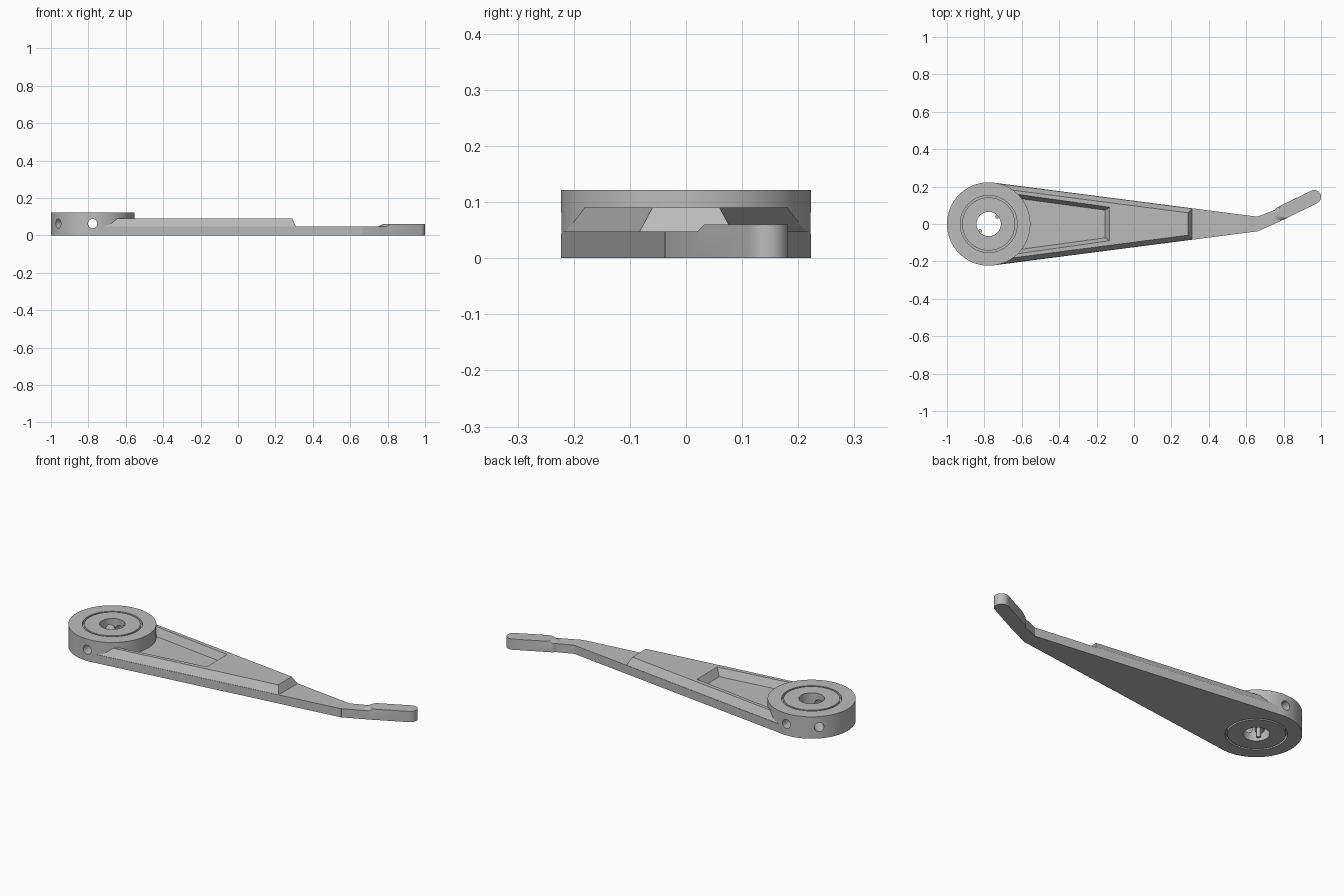
import bpy, bmesh
from math import sin, cos, radians, atan2, pi
from mathutils import Matrix, Vector

cube = bpy.data.objects.get("Cube")
if cube:
    bpy.data.objects.remove(cube, do_unlink=True)

GREY = (0.5, 0.5, 0.5, 1)
mat = bpy.data.materials.new("plain grey")
mat.use_nodes = True
mat.diffuse_color = GREY
for node in mat.node_tree.nodes:
    if node.type == 'BSDF_PRINCIPLED':
        node.inputs["Base Color"].default_value = GREY

HUB_X, HUB_R, HUB_H = -0.777, 0.223, 0.122
PLATE_H, RAIL_H = 0.048, 0.09


def make_object(name, bm):
    bmesh.ops.recalc_face_normals(bm, faces=bm.faces)
    mesh = bpy.data.meshes.new(name)
    bm.to_mesh(mesh)
    bm.free()
    mesh.materials.append(mat)
    obj = bpy.data.objects.new(name, mesh)
    bpy.context.collection.objects.link(obj)
    return obj


def loft(name, layers):
    """Solid through matching outlines, each given as (points, height)."""
    bm = bmesh.new()
    loops = [[bm.verts.new((x, y, z)) for x, y in pts] for pts, z in layers]
    for a, b in zip(loops, loops[1:]):
        for i in range(len(a)):
            j = (i + 1) % len(a)
            bm.faces.new((a[i], a[j], b[j], b[i]))
    bm.faces.new(loops[0][::-1])
    bm.faces.new(loops[-1])
    return make_object(name, bm)


def lathe(name, profile, steps=96):
    """Closed ring profile turned around the hub axis."""
    bm = bmesh.new()
    rings = []
    for s in range(steps):
        a = 2 * pi * s / steps
        rings.append([bm.verts.new((HUB_X + r * cos(a), r * sin(a), z)) for r, z in profile])
    for s in range(steps):
        a, b = rings[s], rings[(s + 1) % steps]
        for i in range(len(profile)):
            j = (i + 1) % len(profile)
            bm.faces.new((a[i], b[i], b[j], a[j]))
    return make_object(name, bm)


def cylinder(name, radius, depth, matrix, segments=24):
    bm = bmesh.new()
    bmesh.ops.create_cone(bm, cap_ends=True, segments=segments, radius1=radius,
                          radius2=radius, depth=depth, matrix=matrix)
    return make_object(name, bm)


def cut(obj, cutters):
    bpy.context.view_layer.objects.active = obj
    for c in cutters:
        c.hide_render = True
        mod = obj.modifiers.new("cut", 'BOOLEAN')
        mod.operation, mod.solver, mod.object = 'DIFFERENCE', 'EXACT', c
        bpy.ops.object.modifier_apply(modifier=mod.name)


def edge(x):
    """Half width of the tapering arm."""
    return 0.221 - 0.129 * (x + 0.75)


def taper(start, end, inset):
    """Arm outline with a concave root hidden inside the hub wall."""
    root = [(HUB_X + 0.2 * cos(radians(a)), 0.2 * sin(radians(a))) for a in range(60, -61, -10)]
    ys, ye = edge(start) - inset, edge(end) - inset
    return [(start, ys)] + root + [(start, -ys), (end, -ye), (end, ye)]


def capsule(a, b, r, steps=12):
    a, b = Vector(a), Vector(b)
    turn = atan2(b.y - a.y, b.x - a.x)
    pts = []
    for centre, first in ((b, turn - pi / 2), (a, turn + pi / 2)):
        for s in range(steps + 1):
            t = first + pi * s / steps
            pts.append((centre.x + r * cos(t), centre.y + r * sin(t)))
    return pts


# Hub ring with a narrow groove on both faces
lower = [(0.065, 0), (0.142, 0), (0.142, 0.02), (0.152, 0.02), (0.152, 0), (HUB_R, 0)]
hub = lathe("hub", lower + [(r, HUB_H - z) for r, z in reversed(lower)])

# Tapering arm plate
arm = loft("arm_plate", [(taper(-0.75, 0.665, 0), z) for z in (0, PLATE_H)])

# Raised rail with sloped sides and a pocket open to the hub
rail = loft("raised_rail", [(taper(-0.74, 0.31, 0.004), 0.03),
                            (taper(-0.74, 0.31, 0.002), PLATE_H),
                            (taper(-0.7, 0.29, 0.027), RAIL_H)])


def pocket_outline(end, half_root, half_end):
    return [(-0.72, half_root), (-0.72, -half_root), (end, -half_end), (end, half_end)]


pocket = loft("pocket_cutter", [(pocket_outline(-0.155, 0.150, 0.073), PLATE_H - 0.002),
                                (pocket_outline(-0.13, 0.173, 0.09), RAIL_H + 0.001)])
cut(rail, [pocket])

# Radial screw holes through the hub wall
holes = []
for angle in (90, 135, 214, 270):
    a = radians(angle)
    place = (Matrix.Translation((HUB_X + 0.14 * cos(a), 0.14 * sin(a), 0.063))
             @ Matrix.Rotation(a, 4, 'Z') @ Matrix.Rotation(pi / 2, 4, 'Y'))
    holes.append(cylinder("hole_cutter", 0.025, 0.2, place))
cut(hub, holes)
cut(arm, holes)
cut(rail, holes)

# Small ribs inside the bore
ribs = []
for i, angle in enumerate((40, 220)):
    a = radians(angle)
    place = Matrix.Translation((HUB_X + 0.06 * cos(a), 0.06 * sin(a), HUB_H / 2))
    ribs.append(cylinder(f"bore_rib_{i + 1}", 0.011, 0.09, place, 16))

# Bent neck and rounded finger with a raised pad
neck_outline = [(0.66, 0.038), (0.66, -0.037), (0.672, -0.035), (0.801, 0.024), (0.775, 0.085)]
neck = loft("neck", [(neck_outline, z) for z in (0, PLATE_H)])
tip = (0.963, 0.145)
finger = loft("finger", [(capsule((0.785, 0.057), tip, 0.037), 0),
                         (capsule((0.785, 0.057), tip, 0.037), PLATE_H),
                         (capsule((0.81, 0.069), tip, 0.037), 0.06)])

for cutter in holes + [pocket]:
    bpy.data.objects.remove(cutter, do_unlink=True)

bpy.ops.object.select_all(action='DESELECT')
for obj in [hub, arm, rail, neck, finger] + ribs:
    obj.select_set(True)
bpy.context.view_layer.objects.active = hub
bpy.ops.object.shade_smooth_by_angle(angle=radians(25))
